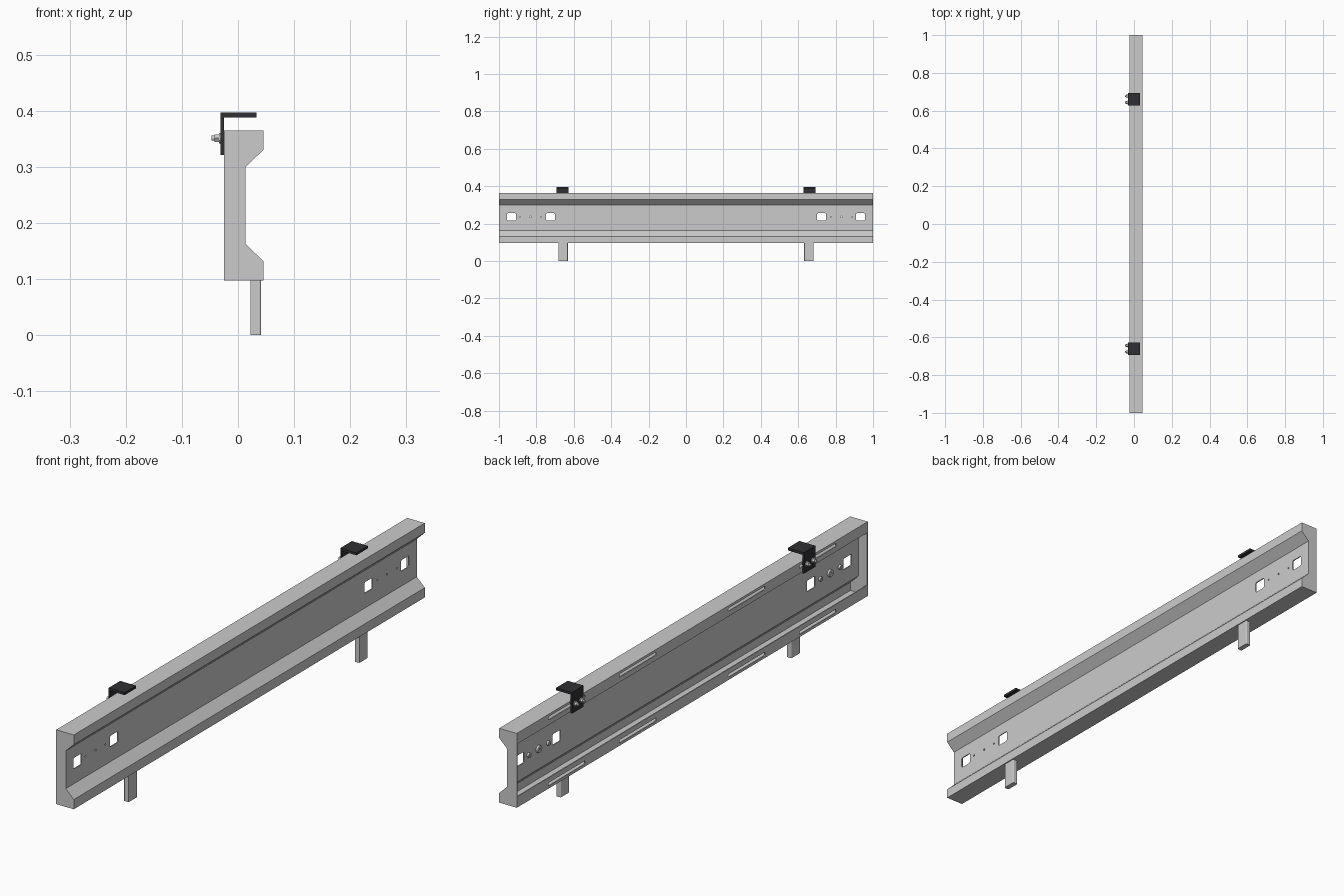
import bpy, bmesh, math
from mathutils import Vector, Matrix

if "Cube" in bpy.data.objects:
    bpy.data.objects.remove(bpy.data.objects["Cube"])

T = 0.004          # sheet thickness
ZM = 0.231         # mid height of the rail
dark = bpy.data.materials.new("dark_steel")
dark.diffuse_color = (0.03, 0.03, 0.035, 1)
dark.use_nodes = True
dark.node_tree.nodes["Principled BSDF"].inputs["Base Color"].default_value = dark.diffuse_color


def finish(name, bm, mat=None):
    bmesh.ops.recalc_face_normals(bm, faces=bm.faces)
    me = bpy.data.meshes.new(name)
    bm.to_mesh(me)
    bm.free()
    ob = bpy.data.objects.new(name, me)
    bpy.context.collection.objects.link(ob)
    if mat:
        me.materials.append(mat)
    return ob


def extrude(name, pts, y0, y1, mat=None):
    """Extrude an xz outline along y."""
    bm = bmesh.new()
    f = bm.faces.new([bm.verts.new((x, y0, z)) for x, z in pts])
    r = bmesh.ops.extrude_face_region(bm, geom=[f])
    vs = [g for g in r["geom"] if isinstance(g, bmesh.types.BMVert)]
    bmesh.ops.translate(bm, verts=vs, vec=(0, y1 - y0, 0))
    return finish(name, bm, mat)


def offset(line, d):
    """Mitred offset of an open polyline to its right-hand side."""
    P = [Vector(p) for p in line]
    N = []
    for a, b in zip(P, P[1:]):
        e = (b - a).normalized()
        N.append(Vector((e.y, -e.x)))
    out = [P[0] + N[0] * d]
    for p, n, m in zip(P[1:], N, N[1:]):
        out.append(p + (n + m) * (d / (1 + n.dot(m))))
    return out + [P[-1] + N[-1] * d]


def block(bm, c, s, bevel=0, axis=None):
    """Box, with the edges along one axis optionally rounded."""
    r = bmesh.ops.create_cube(bm, size=1, matrix=Matrix.Translation(c) @ Matrix.Diagonal((*s, 1)))
    if bevel:
        es = {e for v in r["verts"] for e in v.link_edges}
        es = [e for e in es if abs((e.verts[0].co - e.verts[1].co).normalized()[axis]) > 0.9]
        bmesh.ops.bevel(bm, geom=es, offset=bevel, segments=3, profile=0.5, affect='EDGES')


def rod(bm, x0, x1, y, z, r, n=16):
    """Cylinder along x."""
    m = Matrix.Translation(((x0 + x1) / 2, y, z)) @ Matrix.Rotation(math.pi / 2, 4, 'Y')
    bmesh.ops.create_cone(bm, cap_ends=True, segments=n, radius1=r, radius2=r,
                          depth=abs(x1 - x0), matrix=m)


# folded sheet rail
upper = [(-.025, .326), (-.025, .365), (.045, .365), (.045, .33), (.013, .299)]
line = upper + [(x, 2 * ZM - z) for x, z in reversed(upper)]
rail = extrude("rail", line + offset(line, T)[::-1], -0.996, 0.996)

# square windows, pilot holes and long back slots
bm = bmesh.new()
for s in (-1, 1):
    for y in (0.725, 0.933):
        block(bm, (0.011, s * y, 0.236), (0.03, 0.048, 0.04), 0.007, 0)
    for y, r in ((0.775, 0.003), (0.83, 0.004), (0.887, 0.003)):
        rod(bm, 0, 0.02, s * y, 0.236, r, 12)
    for y in (0.31, 0.715):
        for z in (0.350, 2 * ZM - 0.350):
            block(bm, (-0.025, s * y, z), (0.02, 0.21, 0.012), 0.005, 0)
cut = finish("hole_cutter", bm)
cut.hide_render = True
mod = rail.modifiers.new("holes", 'BOOLEAN')
mod.object = cut
mod.operation = 'DIFFERENCE'
mod.solver = 'EXACT'
bpy.context.view_layer.objects.active = rail
bpy.ops.object.modifier_apply(modifier="holes")
bpy.data.objects.remove(cut)

for s, side in ((-1, "front"), (1, "back")):
    # end plate closing the rail
    extrude("end_plate_" + side, line, s * 0.995, s * 1.0)

    # threaded ring nuts behind the pilot holes
    for i, (y, r) in enumerate(((0.775, 0.008), (0.83, 0.013), (0.887, 0.008))):
        bm = bmesh.new()
        rings = []
        for x, rad in ((0.0092, r), (0.001, r), (0.001, r * 0.3), (0.0092, r * 0.3)):
            rings.append([bm.verts.new((x, s * y + rad * math.cos(k * math.pi / 6),
                                        0.236 + rad * math.sin(k * math.pi / 6))) for k in range(12)])
        for a, b in zip(rings, rings[1:] + rings[:1]):
            for k in range(12):
                bm.faces.new((a[k], a[k - 1], b[k - 1], b[k]))
        finish(f"rear_nut_{side}_{i}", bm)

    # dark angle bracket hooked over the top
    yb = s * 0.66
    extrude("bracket_" + side,
            [(-.031, .321), (-.0252, .321), (-.0252, .388), (.033, .388), (.033, .397), (-.031, .397)],
            yb - 0.033, yb + 0.033, dark)

    # paired bolts with washers and hex nuts
    for j, d in enumerate((-0.017, 0.017)):
        bm = bmesh.new()
        rod(bm, -0.0335, -0.031, yb + d, 0.351, 0.0095)
        rod(bm, -0.042, -0.0335, yb + d, 0.351, 0.008, 6)
        rod(bm, -0.047, -0.015, yb + d, 0.351, 0.0045)
        rod(bm, -0.021, -0.016, yb + d, 0.351, 0.008, 6)
        finish(f"bolt_{side}_{j}", bm)

    # foot peg below
    bm = bmesh.new()
    block(bm, (0.0315, s * 0.657, 0.0487), (0.019, 0.05, 0.0974), 0.003, 2)
    finish("foot_" + side, bm)
